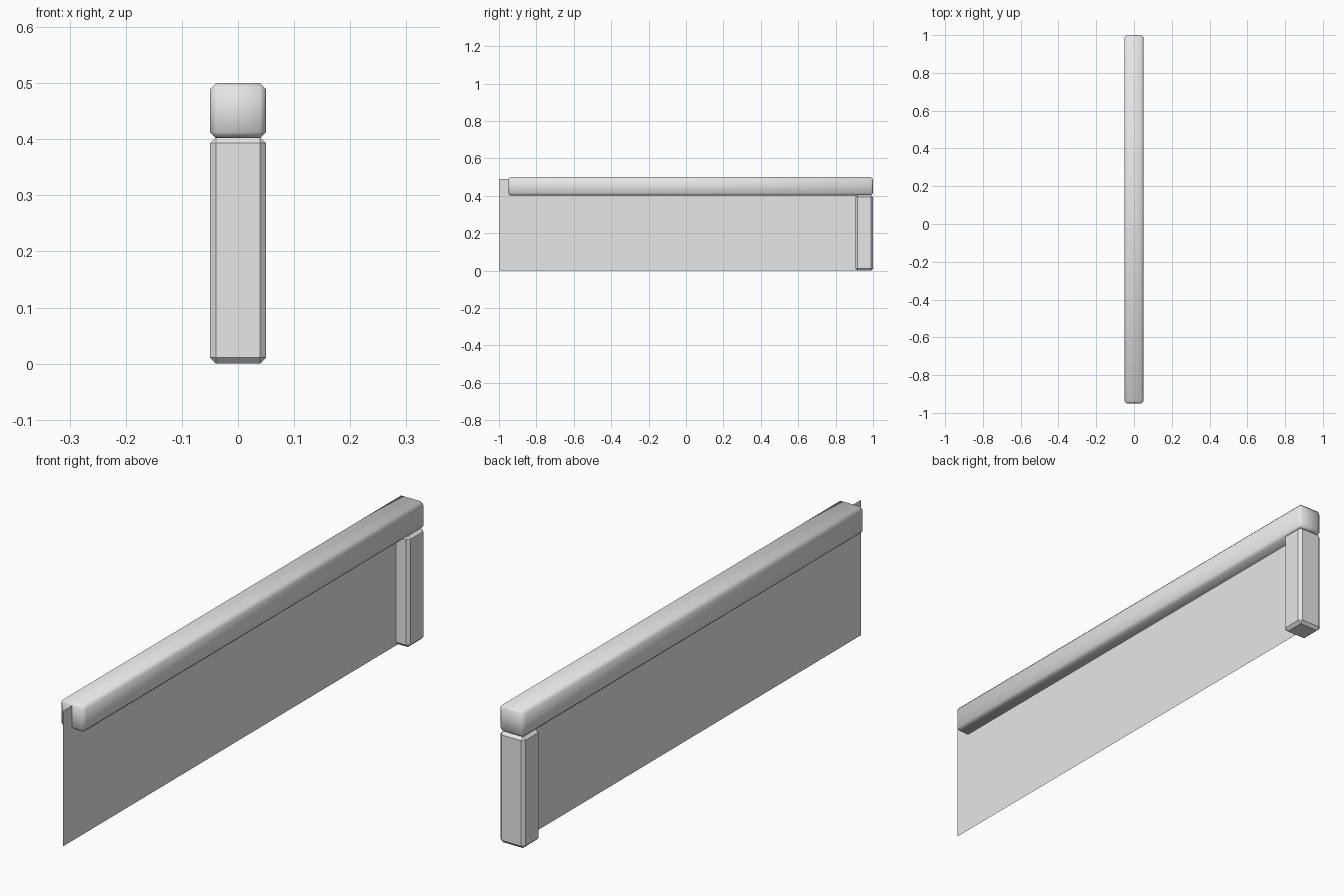
import bpy
import bmesh
import math

cube = bpy.data.objects.get("Cube")
if cube:
    bpy.data.objects.remove(cube, do_unlink=True)

# Single plain grey material
GREY = (0.8, 0.8, 0.8, 1.0)
grey = bpy.data.materials.new("plain_grey")
grey.use_nodes = True
grey.diffuse_color = GREY
grey.node_tree.nodes["Principled BSDF"].inputs["Base Color"].default_value = GREY


def add_object(name, bm):
    mesh = bpy.data.meshes.new(name)
    bm.to_mesh(mesh)
    bm.free()
    mesh.materials.append(grey)
    obj = bpy.data.objects.new(name, mesh)
    bpy.context.collection.objects.link(obj)
    return obj


def chamfered_box(name, low, high, chamfer, smooth=False):
    bm = bmesh.new()
    bmesh.ops.create_cube(bm, size=1)
    for v in bm.verts:
        v.co = [a if c < 0 else b for c, a, b in zip(v.co, low, high)]
    bmesh.ops.bevel(bm, geom=bm.edges[:], offset=chamfer, segments=1,
                    affect='EDGES', clamp_overlap=True)
    for f in bm.faces:
        f.smooth = smooth
    return add_object(name, bm)


# Top rail with softly rounded edges, stopping short of the front end
chamfered_box("top_rail", (-0.05, -0.95, 0.402), (0.05, 1.0, 0.5), 0.011, smooth=True)

# End post with crisp chamfers
chamfered_box("end_post", (-0.05, 0.905, 0.0), (0.05, 1.0, 0.404), 0.011)

# Thin sheet panel along the centre line, running into the post
bm = bmesh.new()
corners = [(-1.0, 0.0), (0.95, 0.0), (0.95, 0.49), (-1.0, 0.49)]
bm.faces.new([bm.verts.new((0, y, z)) for y, z in corners])
add_object("sheet_panel", bm)
